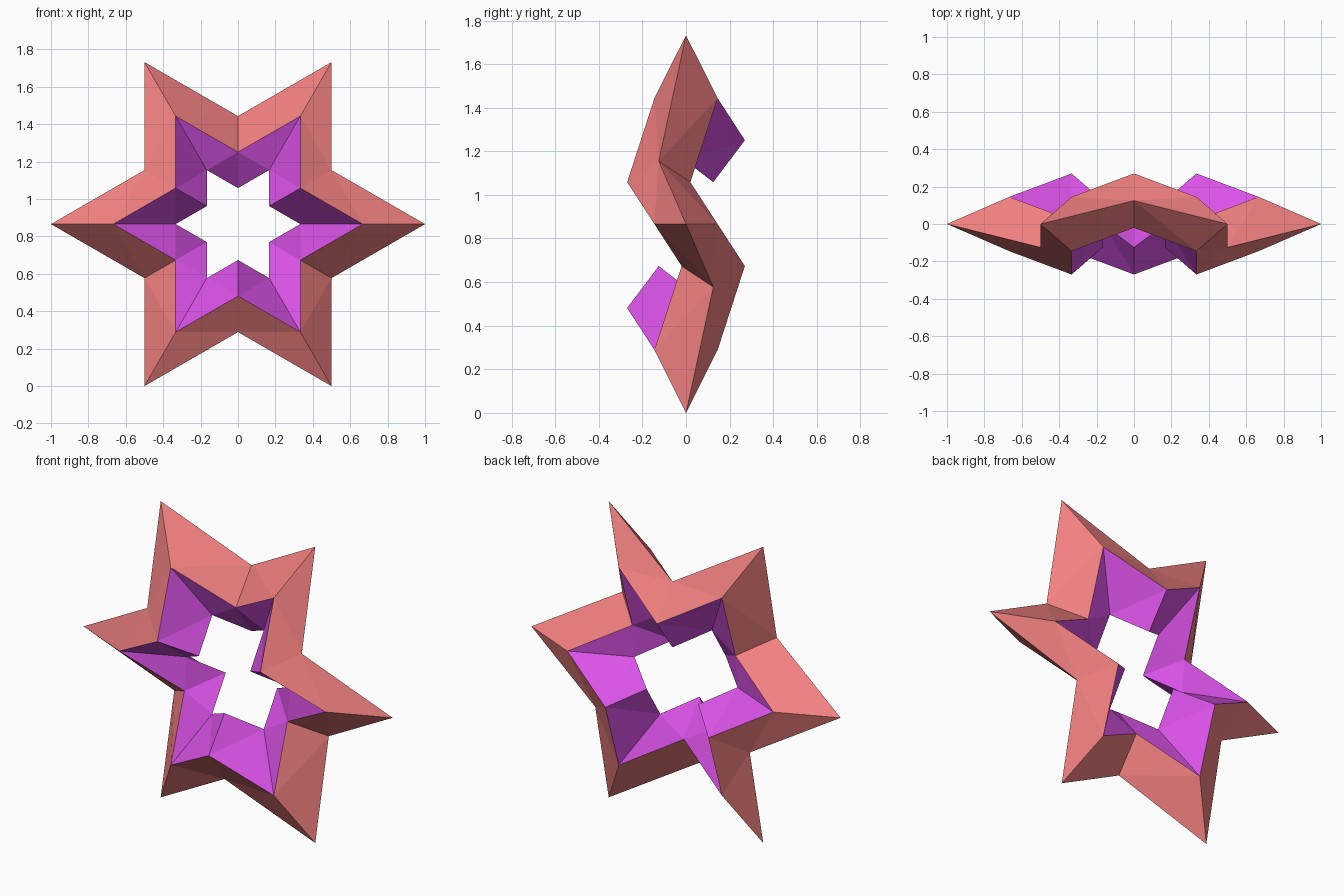
import bpy, bmesh, math

if "Cube" in bpy.data.objects:
    bpy.data.objects.remove(bpy.data.objects["Cube"])

CENTRE_Z = math.sqrt(3) / 2
HALF_THICK = 0.145   # half depth of the diamond cross-section
WAVE = 0.125         # notches alternate forwards and backwards


def material(name, colour):
    m = bpy.data.materials.new(name)
    m.diffuse_color = (*colour, 1)
    m.use_nodes = True
    m.node_tree.nodes["Principled BSDF"].inputs["Base Color"].default_value = m.diffuse_color
    return m


# Diamond section: (radius factor, depth) for outer, front, inner, back edges
section = [(1, 0), (2 / 3, -HALF_THICK), (1 / 3, 0), (2 / 3, HALF_THICK)]

# Twelve stations: tips at even steps, wavy notches at odd steps
bm = bmesh.new()
rings = []
for k in range(12):
    a = math.radians(30 * k)
    radius = 1 if k % 2 == 0 else 1 / math.sqrt(3)
    shift = 0 if k % 2 == 0 else (-WAVE if k % 4 == 1 else WAVE)
    rings.append([bm.verts.new((f * radius * math.cos(a), d + shift,
                                CENTRE_Z + f * radius * math.sin(a)))
                  for f, d in section])

# Skin between stations: outer faces salmon, inner faces purple
for k in range(12):
    r, s = rings[k], rings[(k + 1) % 12]
    for j in range(4):
        n = (j + 1) % 4
        face = bm.faces.new((r[j], s[j], s[n], r[n]))
        face.material_index = 0 if j in (0, 3) else 1

bmesh.ops.triangulate(bm, faces=bm.faces[:], quad_method='SHORT_EDGE')
bmesh.ops.recalc_face_normals(bm, faces=bm.faces[:])

mesh = bpy.data.meshes.new("star_ring")
bm.to_mesh(mesh)
bm.free()
mesh.materials.append(material("salmon", (0.9, 0.22, 0.22)))
mesh.materials.append(material("purple", (0.7, 0.085, 0.8)))
star = bpy.data.objects.new("star_ring", mesh)
bpy.context.collection.objects.link(star)
